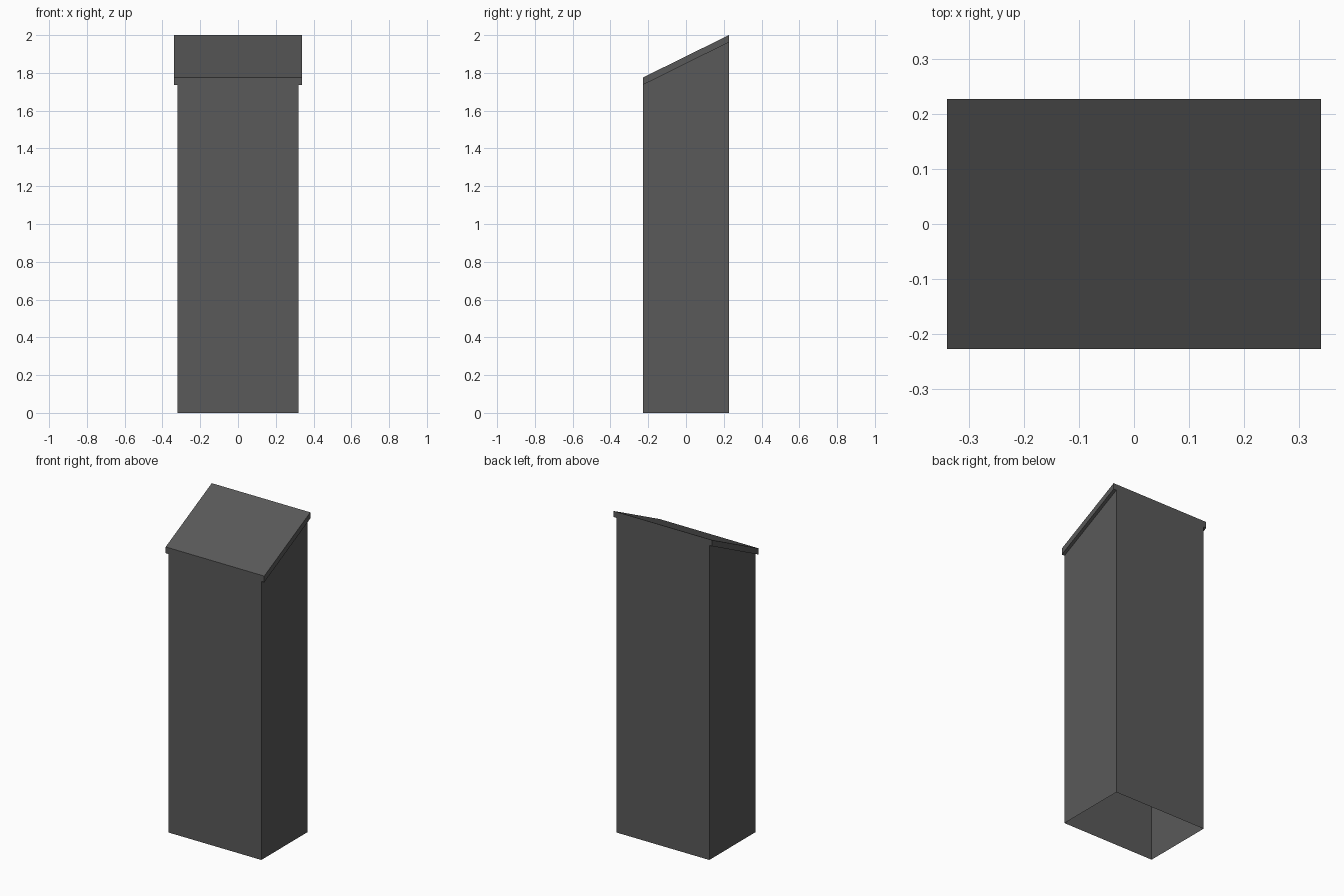
import bpy

if "Cube" in bpy.data.objects:
    bpy.data.objects.remove(bpy.data.objects["Cube"])

mat = bpy.data.materials.new("dark grey")
mat.diffuse_color = (0.1, 0.1, 0.1, 1)
mat.use_nodes = True
mat.node_tree.nodes["Principled BSDF"].inputs["Base Color"].default_value = mat.diffuse_color

HALF_DEPTH = 0.227


def make(name, half_w, front, back, bottom_front, bottom_back, caps):
    """Prism across x with sloped top (front -> back) and chosen bottom."""
    d = HALF_DEPTH
    profile = [(-d, bottom_front), (d, bottom_back), (d, back), (-d, front)]
    verts = [(x, y, z) for x in (-half_w, half_w) for y, z in profile]
    faces = [(3, 2, 1, 0), (4, 5, 6, 7), (1, 2, 6, 5), (3, 0, 4, 7)]
    if caps:
        faces += [(0, 1, 5, 4), (2, 3, 7, 6)]
    mesh = bpy.data.meshes.new(name)
    mesh.from_pydata(verts, [], faces)
    mesh.materials.append(mat)
    obj = bpy.data.objects.new(name, mesh)
    bpy.context.collection.objects.link(obj)
    return obj


# Tall shaft, open at the bottom, closed above by the roof slab
make("shaft_walls", 0.32, 1.737, 1.962, 0, 0, False)
# Sloped roof slab overhanging the sides
make("sloped_roof", 0.34, 1.776, 2.0, 1.737, 1.962, True)
